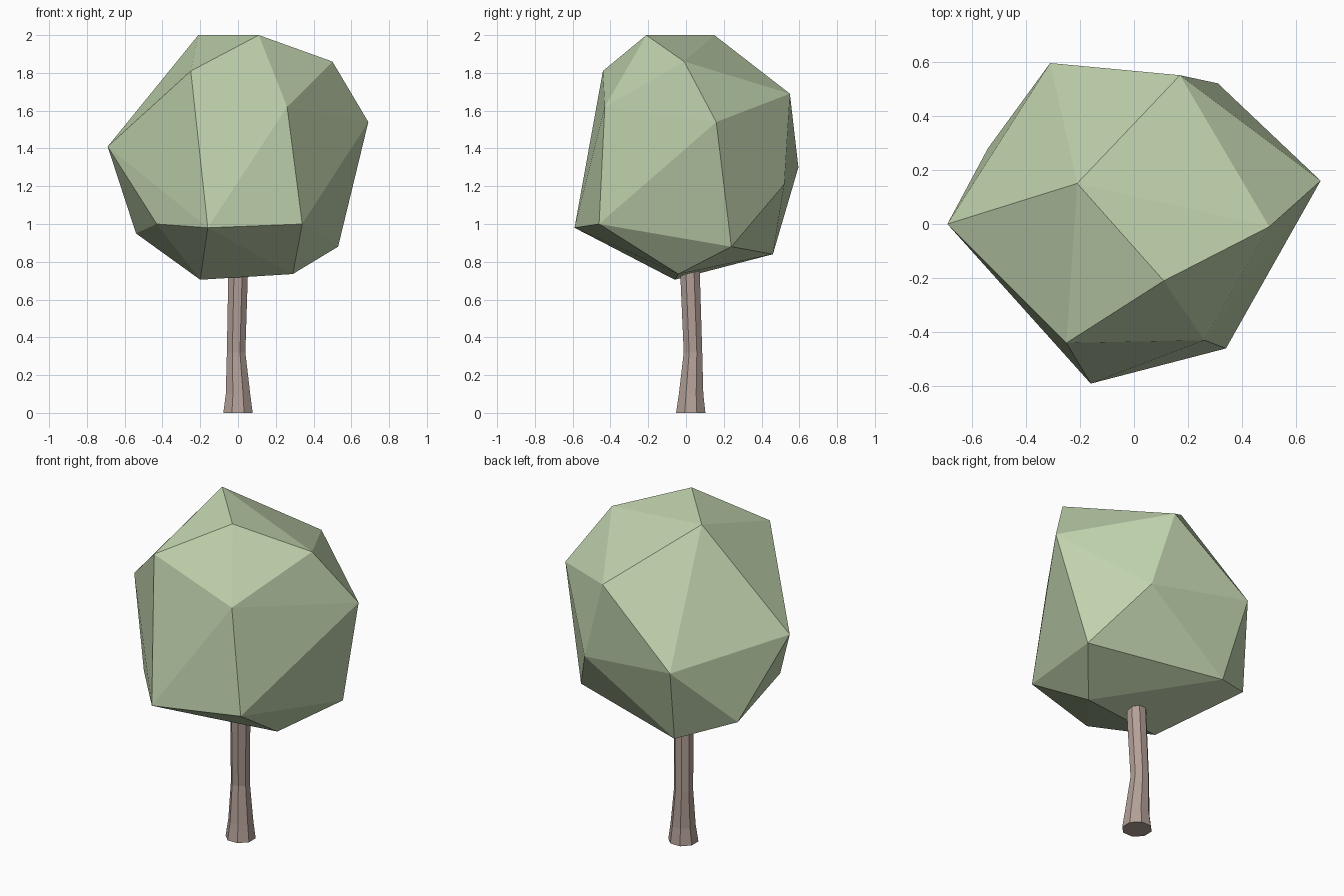
import bpy, bmesh, math

if "Cube" in bpy.data.objects:
    bpy.data.objects.remove(bpy.data.objects["Cube"])


def make_object(name, bm, color):
    bmesh.ops.recalc_face_normals(bm, faces=bm.faces)
    mesh = bpy.data.meshes.new(name)
    bm.to_mesh(mesh)
    bm.free()
    mat = bpy.data.materials.new(name + "_color")
    mat.diffuse_color = (*color, 1)
    mat.use_nodes = True
    mat.node_tree.nodes["Principled BSDF"].inputs["Base Color"].default_value = mat.diffuse_color
    mesh.materials.append(mat)
    obj = bpy.data.objects.new(name, mesh)
    bpy.context.collection.objects.link(obj)
    return obj


# Trunk: octagonal rings (x, y, z, radius) lofted along a slight bend
rings = [(0, 0.025, 0, 0.084), (0, 0.027, 0.1, 0.07),
         (-0.01, 0.037, 0.32, 0.053), (0.0, 0.022, 0.72, 0.056),
         (0.0, 0.02, 0.9, 0.054)]
SIDES = 8
bm = bmesh.new()
loops = []
for x, y, z, r in rings:
    angles = [(i + 0.5) * 2 * math.pi / SIDES for i in range(SIDES)]
    loops.append([bm.verts.new((x + r * math.cos(a), y + r * math.sin(a), z))
                  for a in angles])
for low, high in zip(loops, loops[1:]):
    for i in range(SIDES):
        j = (i + 1) % SIDES
        bm.faces.new((low[i], low[j], high[j], high[i]))
bm.faces.new(loops[0])
bm.faces.new(loops[-1])
make_object("trunk", bm, (0.45, 0.35, 0.31))

# Foliage: convex faceted crown spanned by its corner points
corners = [
    (0.11, -0.21, 2.0), (-0.21, 0.15, 2.0),                        # top
    (-0.25, -0.44, 1.81), (0.50, -0.01, 1.86), (0.26, -0.43, 1.62),
    (0.69, 0.16, 1.54), (0.17, 0.55, 1.69), (-0.69, 0.0, 1.41),    # upper
    (-0.31, 0.595, 1.30), (0.31, 0.52, 1.21),
    (-0.43, -0.28, 1.0), (-0.54, 0.28, 0.95), (-0.16, -0.59, 0.98),
    (0.34, -0.46, 1.0), (0.53, 0.24, 0.88), (-0.245, 0.46, 0.84),  # lower
    (0.29, -0.04, 0.735), (-0.20, -0.06, 0.705)]                   # base
bm = bmesh.new()
for co in corners:
    bm.verts.new(co)
bmesh.ops.convex_hull(bm, input=bm.verts)
make_object("foliage", bm, (0.53, 0.65, 0.42))
